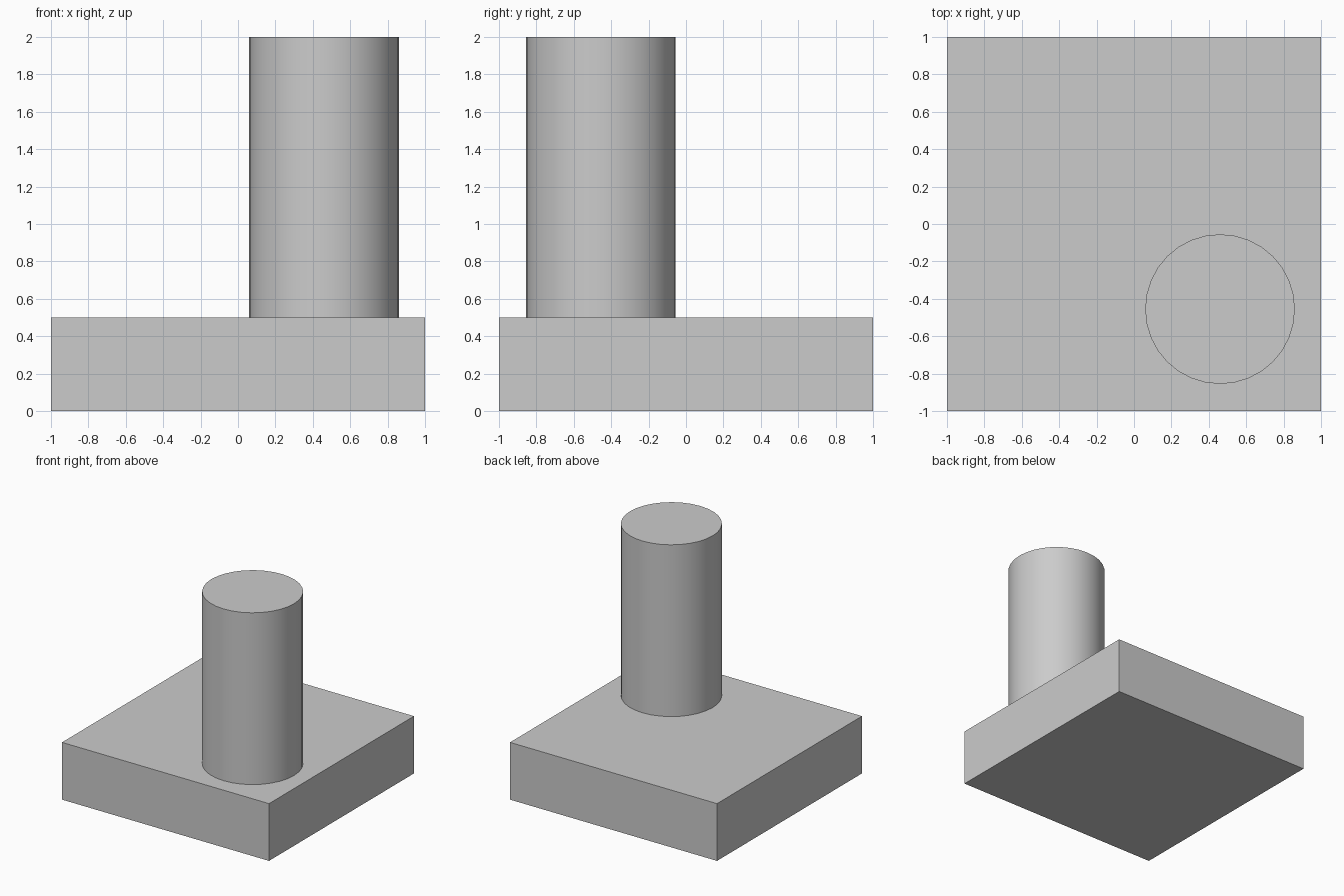
import bpy
import math

cube = bpy.data.objects.get("Cube")
if cube:
    bpy.data.objects.remove(cube, do_unlink=True)

# Single plain grey
GREY = (0.6, 0.6, 0.6, 1.0)
grey = bpy.data.materials.new("plain_grey")
grey.use_nodes = True
grey.diffuse_color = GREY
grey.node_tree.nodes["Principled BSDF"].inputs["Base Color"].default_value = GREY

BASE_HEIGHT = 0.5
TOTAL_HEIGHT = 2.0

# Square base slab
bpy.ops.mesh.primitive_cube_add(size=2, location=(0, 0, BASE_HEIGHT / 2))
base = bpy.context.object
base.name = "base_slab"
base.scale.z = BASE_HEIGHT / 2
bpy.ops.object.transform_apply(location=False, rotation=False, scale=True)
base.data.materials.append(grey)

# Round post standing off-centre on the slab
bpy.ops.mesh.primitive_cylinder_add(
    vertices=32, radius=0.4, depth=TOTAL_HEIGHT - BASE_HEIGHT,
    location=(0.46, -0.455, (TOTAL_HEIGHT + BASE_HEIGHT) / 2))
post = bpy.context.object
post.name = "round_post"
post.data.materials.append(grey)
bpy.ops.object.shade_smooth_by_angle(angle=math.radians(30))
